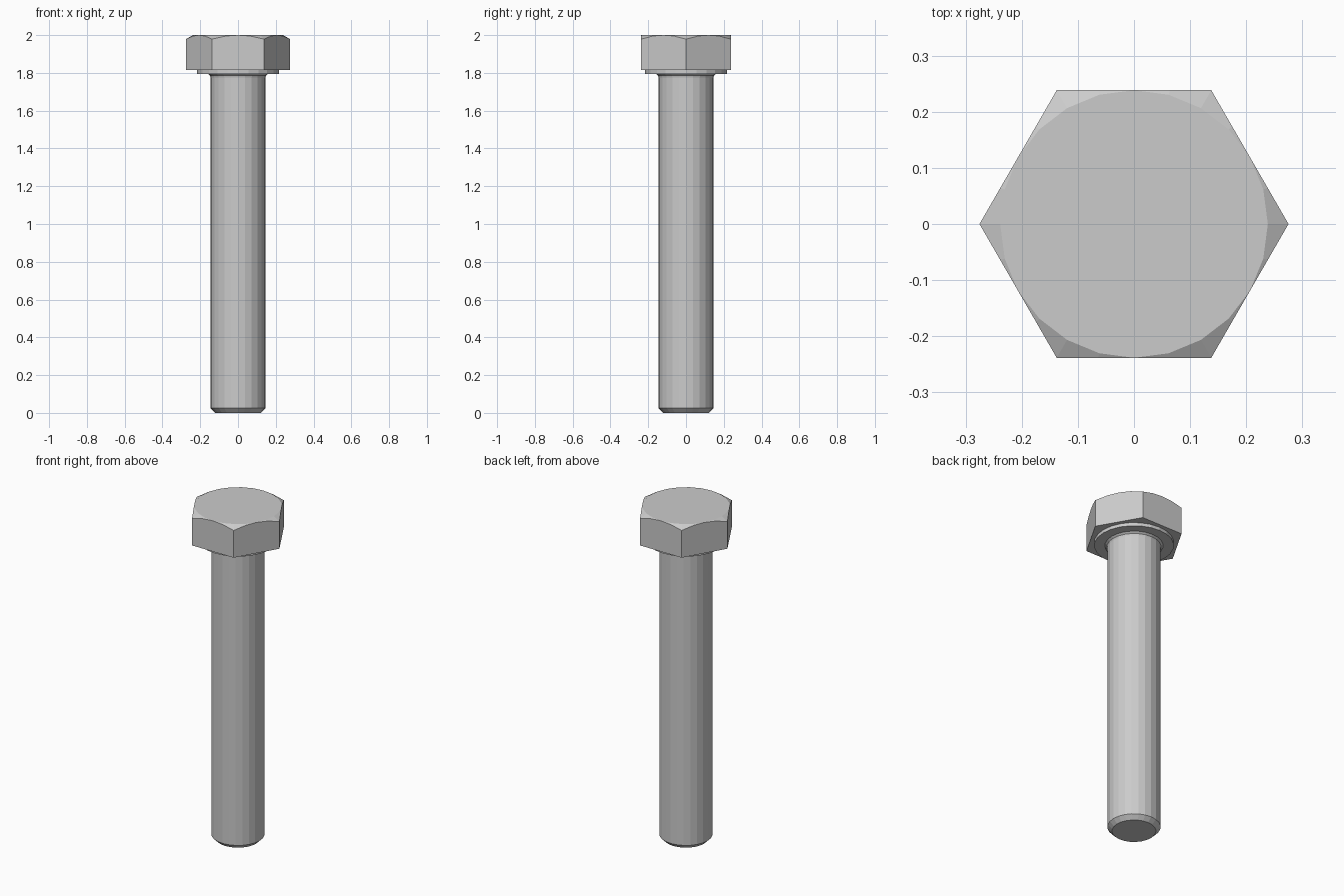
import bpy, bmesh
from math import cos, sin, pi, radians, tan

if "Cube" in bpy.data.objects:
    bpy.data.objects.remove(bpy.data.objects["Cube"])

SEG = 24
APOTHEM = 0.2385


def ring(bm, radii, heights):
    return [bm.verts.new((r * cos(2 * pi * i / SEG), r * sin(2 * pi * i / SEG), z))
            for i, (r, z) in enumerate(zip(radii, heights))]


def bridge(bm, low, high):
    for i in range(SEG):
        j = (i + 1) % SEG
        bm.faces.new((low[i], low[j], high[j], high[i]))


def build(name, rings):
    """Closed solid from stacked rings, listed bottom to top."""
    bm = bmesh.new()
    loops = [ring(bm, r, z) for r, z in rings]
    for low, high in zip(loops, loops[1:]):
        bridge(bm, low, high)
    bm.faces.new(loops[0][::-1])
    bm.faces.new(loops[-1])
    bmesh.ops.remove_doubles(bm, verts=bm.verts, dist=1e-5)
    bmesh.ops.recalc_face_normals(bm, faces=bm.faces)
    mesh = bpy.data.meshes.new(name)
    bm.to_mesh(mesh)
    bm.free()
    obj = bpy.data.objects.new(name, mesh)
    bpy.context.collection.objects.link(obj)
    return obj


def level(r, z):
    return [r] * SEG, [z] * SEG


# Hex head: corners on the x axis, top corners cut by a 30 degree cone
hex_r = [APOTHEM / cos((2 * pi * i / SEG) % (pi / 3) - pi / 6) for i in range(SEG)]
cone_z = [2.0 - (r - APOTHEM) * tan(radians(30)) for r in hex_r]
build("hex_head", [(hex_r, [1.815] * SEG), (hex_r, cone_z), level(APOTHEM, 2.0)])

# Shank with end chamfer, under-head fillet and round washer face
profile = [(0.12, 0), (0.145, 0.025), (0.145, 1.775), (0.148, 1.786),
           (0.159, 1.795), (0.217, 1.795), (0.217, 1.815)]
build("shank", [level(r, z) for r, z in profile])
